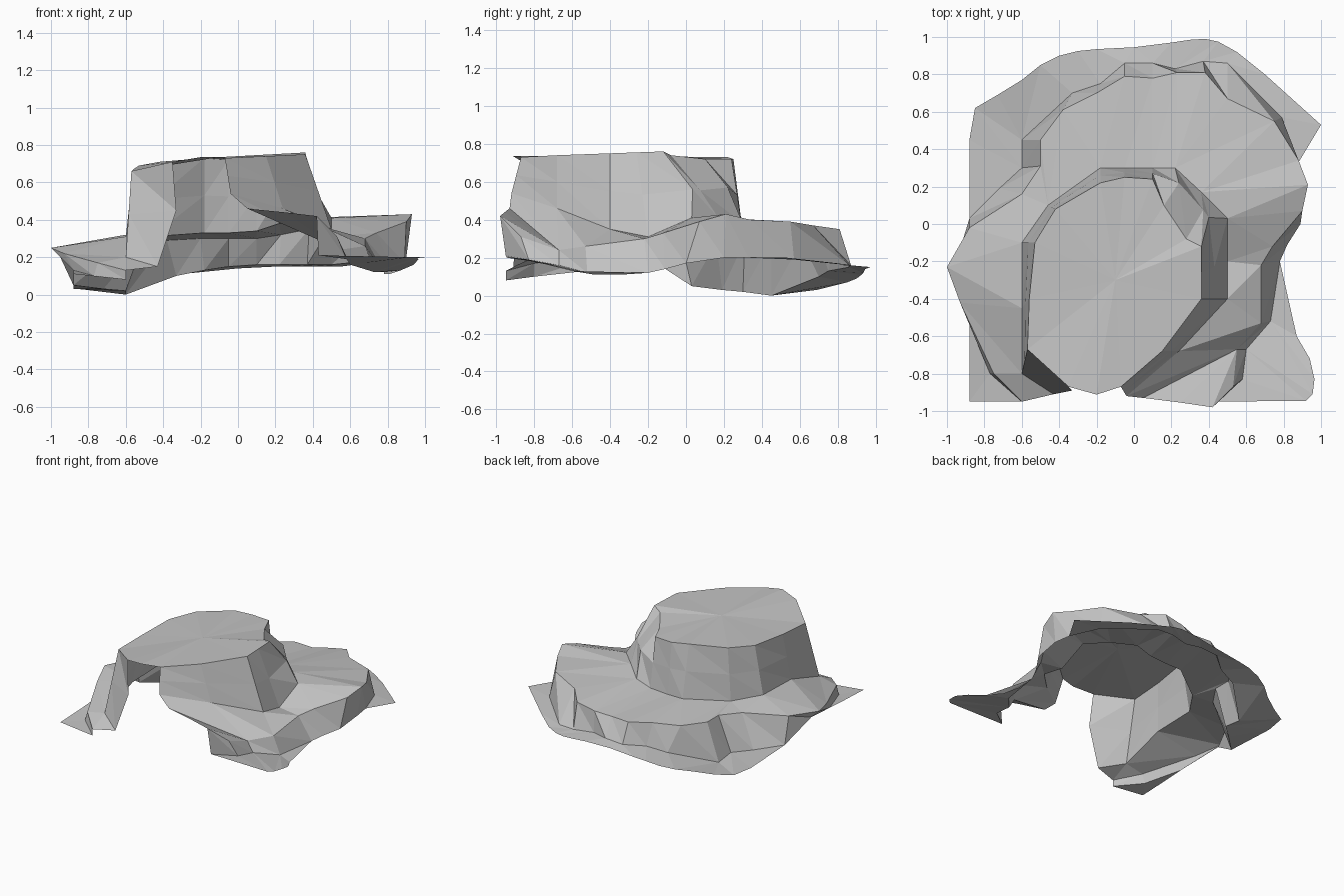
import bpy, bmesh
from mathutils import Vector

if "Cube" in bpy.data.objects:
    bpy.data.objects.remove(bpy.data.objects["Cube"])

rock = bpy.data.materials.new("rock_grey")
rock.diffuse_color = (0.55, 0.55, 0.55, 1)
rock.use_nodes = True
rock.node_tree.nodes["Principled BSDF"].inputs["Base Color"].default_value = rock.diffuse_color


def params(line):
    """Normalised arc length of every point on a line."""
    t = [0.0]
    for a, b in zip(line, line[1:]):
        t.append(t[-1] + (Vector(b) - Vector(a)).length)
    return [v / t[-1] for v in t]


def make_object(name, tris):
    bm = bmesh.new()
    for tri in tris:
        if len(set(tri)) == 3:
            bm.faces.new([bm.verts.new(p) for p in tri])
    bmesh.ops.remove_doubles(bm, verts=bm.verts, dist=0.0005)
    me = bpy.data.meshes.new(name)
    bm.to_mesh(me)
    bm.free()
    me.materials.append(rock)
    ob = bpy.data.objects.new(name, me)
    bpy.context.collection.objects.link(ob)


def bridge(name, inner, outer):
    """Triangle strip between two contour lines of any length."""
    ti, to = params(inner), params(outer)
    i = j = 0
    tris = []
    while i < len(inner) - 1 or j < len(outer) - 1:
        step_in = j == len(outer) - 1 or (
            i < len(inner) - 1 and ti[i + 1] <= to[j + 1])
        if step_in:
            tris.append((inner[i], outer[j], inner[i + 1]))
            i += 1
        else:
            tris.append((inner[i], outer[j], outer[j + 1]))
            j += 1
    make_object(name, tris)


def wall(name, top, bottom):
    """Strip between two contour lines with matching points."""
    tris = []
    for k in range(len(top) - 1):
        tris += [(top[k], bottom[k], top[k + 1]),
                 (top[k + 1], bottom[k], bottom[k + 1])]
    make_object(name, tris)


# Contours run from the front left, around the back, to the front right
plateau_rim = [
    (-.35, -.87, .71), (-.57, -.67, .66), (-.56, -.4, .67), (-.53, -.1, .69),
    (-.42, .08, .71), (-.18, .22, .73), (-.05, .25, .72), (.1, .24, .72),
    (.16, .1, .72), (.28, -.08, .74), (.36, -.12, .76), (.36, -.26, .755),
    (.36, -.4, .75), (.15, -.68, .74), (-.07, -.87, .73)]
plateau_foot = [
    (-.43, -.91, .15), (-.6, -.8, .2), (-.6, -.45, .31), (-.6, -.1, .32),
    (-.46, .1, .31), (-.18, .3, .33), (-.05, .3, .33), (.1, .3, .34),
    (.22, .3, .38), (.36, .17, .41), (.5, .03, .41), (.5, -.2, .31),
    (.5, -.4, .35), (.24, -.68, .46), (-.04, -.92, .54)]
terrace_rim = [
    (-.6, -.95, .13), (-.75, -.8, .17), (-.93, -.42, .22), (-1, -.23, .25),
    (-.88, -.02, .26), (-.6, .16, .28), (-.5, .31, .29), (-.5, .45, .29),
    (-.38, .61, .29), (-.2, .7, .3), (-.05, .79, .3), (.1, .78, .3),
    (.23, .81, .32), (.38, .81, .35), (.5, .67, .37), (.75, .55, .39),
    (.88, .34, .4), (.93, .21, .43), (.9, .07, .39), (.74, -.12, .33),
    (.68, -.22, .3), (.68, -.53, .26), (.55, -.67, .24), (.53, -.87, .31),
    (.42, -.98, .42)]
cliff_foot = [
    (-.6, -.95, .08), (-.77, -.8, .1), (-.88, -.53, .13), (-.95, -.2, .2),
    (-.88, .03, .05), (-.72, .19, .03), (-.6, .3, .02), (-.6, .45, .0),
    (-.33, .7, .1), (-.18, .75, .13), (-.05, .86, .15), (.1, .86, .16),
    (.22, .83, .16), (.37, .87, .16), (.5, .86, .16), (.79, .57, .19),
    (.88, .33, .2), (.9, .2, .2), (.89, 0, .17), (.82, -.11, .14),
    (.78, -.2, .12), (.73, -.52, .12), (.6, -.67, .16), (.58, -.83, .19),
    (.43, -.95, .21)]
ground_left = [
    (-.6, -.95, .08), (-.88, -.95, .11), (-.88, -.7, .12), (-.88, -.53, .13)]
ground_back = [
    (-.88, .03, .05), (-.88, .45, .03), (-.85, .62, .03), (-.73, .69, .03),
    (-.6, .77, .05), (-.5, .85, .07), (-.4, .9, .09), (-.3, .925, .11),
    (-.2, .935, .12), (0, .945, .14), (.2, .97, .15), (.3, .985, .15),
    (.38, .99, .15), (.45, .975, .15), (.55, .92, .15), (.7, .8, .17),
    (1, .53, .2), (.88, .33, .2)]
ground_right = [
    (.78, -.2, .12), (.78, -.35, .11), (.81, -.48, .11), (.87, -.6, .13),
    (.94, -.72, .16), (.965, -.83, .19), (.955, -.91, .2), (.92, -.945, .2),
    (.43, -.95, .21)]

# Flat top with a slightly bowed front edge, fanned from its middle
hub = (-.1, -.3, .735)
outline = plateau_rim + [(-.2, -.912, .735)]
make_object("plateau_top", [
    (hub, b, a) for a, b in zip(outline, outline[1:] + outline[:1])])

# Upper cliff, with a chipped notch half way down
bumps = {0: (.06, 0, .02), 8: (.05, .02, .02), 9: (.05, .03, -.02),
         10: (-.03, .08, -.025)}
ledge = [tuple(Vector(a).lerp(Vector(b), .5) + Vector(bumps.get(n, (0, 0, 0))))
         for n, (a, b) in enumerate(zip(plateau_rim, plateau_foot))]
wall("upper_cliff", plateau_rim, ledge)
wall("upper_cliff_base", ledge, plateau_foot)

# Terrace, split at matching points so the strips stay radial
for n, (a, b, c, d) in enumerate(((0, 1, 0, 1), (1, 3, 1, 4), (3, 4, 4, 6),
                                  (4, 5, 6, 9), (5, 8, 9, 13),
                                  (8, 10, 13, 18), (10, 11, 18, 20),
                                  (11, 12, 20, 21), (12, 13, 21, 22))):
    bridge("terrace_%d" % n, plateau_foot[a:b + 1], terrace_rim[c:d + 1])

# Raised front lip of the terrace, fanned from the inner corner
lip = [plateau_foot[13], plateau_foot[14], (.05, -.93, .46), (.25, -.955, .44),
       terrace_rim[24], terrace_rim[23]]
corner = terrace_rim[22]
make_object("terrace_lip", [(corner, a, b) for a, b in zip(lip, lip[1:])])

# Lower cliff
wall("lower_cliff", terrace_rim, cliff_foot)

# Ground around the lower cliff
bridge("ground_left", cliff_foot[:3], ground_left)
bridge("ground_back", cliff_foot[4:17], ground_back)
bridge("ground_right", cliff_foot[20:], ground_right)
